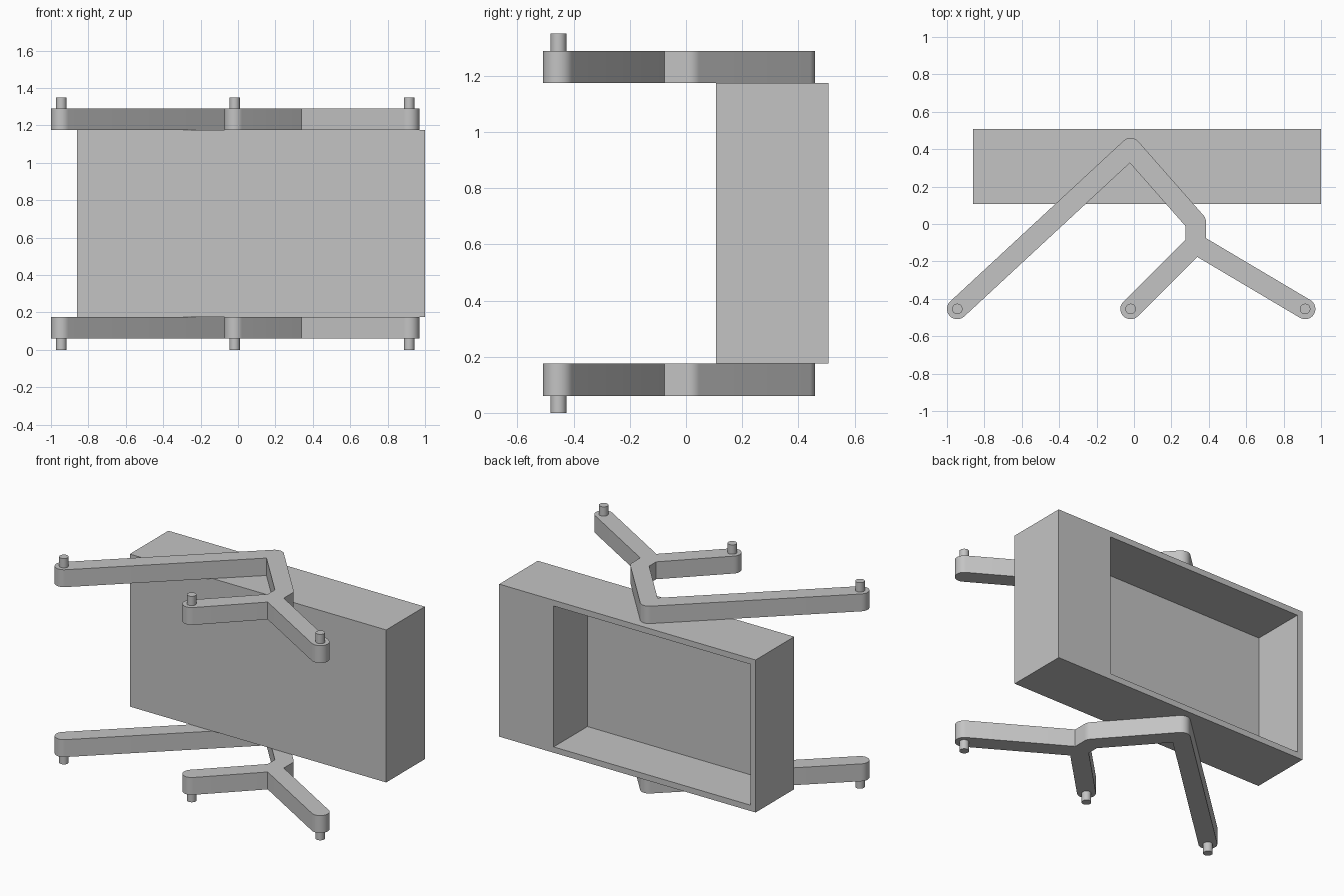
import bpy, bmesh, math
from mathutils import Vector

if "Cube" in bpy.data.objects:
    bpy.data.objects.remove(bpy.data.objects["Cube"], do_unlink=True)

grey = bpy.data.materials.new("plain grey")
grey.use_nodes = True
colour = (0.55, 0.55, 0.55, 1)
grey.diffuse_color = colour
grey.node_tree.nodes["Principled BSDF"].inputs["Base Color"].default_value = colour

ARM_R, ARM_H = 0.055, 0.114
PIN_R, PIN_H = 0.028, 0.061
BASE_Z, TOP_Z = 0.175, 1.175


def finish(bm, name, smooth=False):
    bmesh.ops.recalc_face_normals(bm, faces=bm.faces[:])
    mesh = bpy.data.meshes.new(name)
    bm.to_mesh(mesh)
    bm.free()
    mesh.materials.append(grey)
    ob = bpy.data.objects.new(name, mesh)
    bpy.context.collection.objects.link(ob)
    if smooth:
        bpy.ops.object.select_all(action='DESELECT')
        ob.select_set(True)
        bpy.context.view_layer.objects.active = ob
        bpy.ops.object.shade_smooth_by_angle(angle=math.radians(30))
    return ob


def outline(walk, r, steps=16):
    """Boundary of a closed walk round a branching centre line:
    round on outer corners and tips, mitred on inner corners."""
    points = []
    for i, p in enumerate(walk):
        d1 = (p - walk[i - 1]).normalized()
        d2 = (walk[(i + 1) % len(walk)] - p).normalized()
        n1, n2 = Vector((d1.y, -d1.x)), Vector((d2.y, -d2.x))
        cross, dot = d1.x * d2.y - d1.y * d2.x, d1.dot(d2)
        if dot < -0.999 or cross > 0:
            sweep = math.pi if dot < -0.999 else math.atan2(cross, dot)
            start = math.atan2(n1.y, n1.x)
            for k in range(steps + 1):
                a = start + sweep * k / steps
                points.append(p + r * Vector((math.cos(a), math.sin(a))))
        else:
            points.append(p + r * (n1 + n2) / (1 + dot))
    return points


# Housing: a block with an off-centre pocket open at the back
bm = bmesh.new()
bmesh.ops.create_cube(bm, size=1)
bmesh.ops.scale(bm, vec=(1.86, 0.4, TOP_Z - BASE_Z), verts=bm.verts)
bmesh.ops.translate(bm, vec=(0.07, 0.307, (TOP_Z + BASE_Z) / 2), verts=bm.verts)
back = max(bm.faces, key=lambda f: f.calc_center_median().y)
bmesh.ops.inset_individual(bm, faces=[back], thickness=0.054)
for v in back.verts:
    if v.co.x > 0:
        v.co.x = 0.605
floor = bmesh.ops.extrude_discrete_faces(bm, faces=[back])["faces"][0]
bmesh.ops.translate(bm, vec=(0, -0.35, 0), verts=floor.verts)
finish(bm, "housing")

# Centre line of the forked arm
long_tip, short_tip, side_tip = (Vector((x, -0.454)) for x in (-0.945, -0.018, 0.915))
apex, elbow, fork = Vector((-0.018, 0.405)), Vector((0.33, 0.01)), Vector((0.33, -0.107))
walk = [long_tip, apex, elbow, fork, short_tip, fork, side_tip, fork, elbow, apex]

# Matching arms and pins below and above the housing
for level, z, pin_z in (("lower", BASE_Z - ARM_H, PIN_H / 2),
                        ("upper", TOP_Z, TOP_Z + ARM_H + PIN_H / 2)):
    bm = bmesh.new()
    face = bm.faces.new([bm.verts.new((p.x, p.y, z)) for p in outline(walk, ARM_R)])
    top = bmesh.ops.extrude_face_region(bm, geom=[face], use_keep_orig=True)["geom"]
    bmesh.ops.translate(bm, vec=(0, 0, ARM_H),
                        verts=[g for g in top if isinstance(g, bmesh.types.BMVert)])
    finish(bm, level + "_arm", smooth=True)

    for tip_name, tip in (("long", long_tip), ("short", short_tip), ("side", side_tip)):
        bm = bmesh.new()
        bmesh.ops.create_cone(bm, cap_ends=True, segments=32, radius1=PIN_R,
                              radius2=PIN_R, depth=PIN_H)
        bmesh.ops.translate(bm, vec=(tip.x, tip.y, pin_z), verts=bm.verts)
        finish(bm, f"{level}_{tip_name}_pin", smooth=True)
